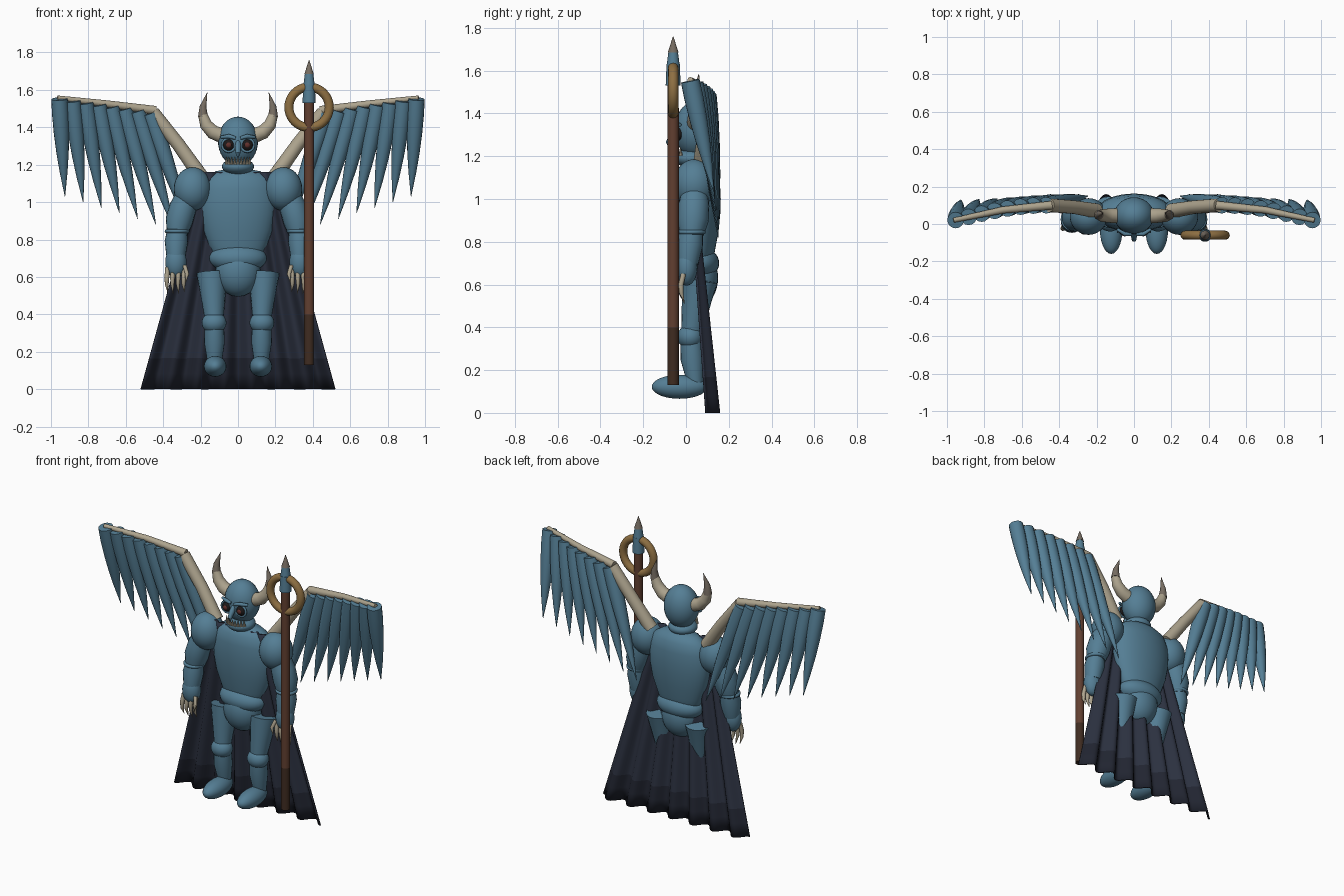
import bpy, bmesh, math
from mathutils import Vector, Matrix

if "Cube" in bpy.data.objects:
    bpy.data.objects.remove(bpy.data.objects["Cube"])


def material(name, *rgb):
    m = bpy.data.materials.new(name)
    m.use_nodes = True
    m.diffuse_color = (*rgb, 1)
    m.node_tree.nodes["Principled BSDF"].inputs["Base Color"].default_value = (*rgb, 1)
    return m


BLUE = material("steel blue", .09, .21, .30)
CLOTH = material("dark cloth", .024, .03, .05)
HEM = material("cloth hem", .015, .018, .03)
BONE = material("bone", .42, .37, .27)
TIP = material("dull tip", .18, .15, .12)
WOOD = material("wood", .12, .05, .03)
DARK_WOOD = material("dark wood", .05, .025, .015)
GOLD = material("old gold", .27, .16, .055)
BLACK = material("eye black", .012, .01, .01)
RED = material("eye red", .12, .03, .025)
made = []


def finish(name, bm, *mats):
    bmesh.ops.recalc_face_normals(bm, faces=bm.faces)
    me = bpy.data.meshes.new(name)
    bm.to_mesh(me)
    bm.free()
    for m in mats:
        me.materials.append(m)
    ob = bpy.data.objects.new(name, me)
    bpy.context.collection.objects.link(ob)
    made.append(ob)
    return ob


def ball(name, centre, radii, mat):
    bm = bmesh.new()
    bmesh.ops.create_uvsphere(bm, u_segments=28, v_segments=18, radius=1)
    bm.transform(Matrix.Translation(centre) @ Matrix.Diagonal((*radii, 1)))
    return finish(name, bm, mat)


def sweep(name, pts, radii, mat, sides=20, flat=1.0):
    """Round tube through pts with a radius at each; flat squashes it along y."""
    pts = [Vector(p) for p in pts]
    bm = bmesh.new()
    rings = []
    for i, (p, r) in enumerate(zip(pts, radii)):
        t = (pts[min(i + 1, len(pts) - 1)] - pts[max(i - 1, 0)]).normalized()
        side = t.cross(Vector((0, 1, 0))).normalized()
        front = side.cross(t)
        rings.append([bm.verts.new(p + r * (side * math.cos(a) + front * flat * math.sin(a)))
                      for a in (math.tau * k / sides for k in range(sides))])
    for a, b in zip(rings, rings[1:]):
        for k in range(sides):
            j = (k + 1) % sides
            bm.faces.new((a[k], a[j], b[j], b[k]))
    bm.faces.new(rings[0])
    bm.faces.new(rings[-1])
    return finish(name, bm, mat)


def ring(name, centre, major, minor, mat, upright=True):
    bm = bmesh.new()
    grid = [[bm.verts.new(((major + minor * math.cos(b)) * math.cos(a),
                           (major + minor * math.cos(b)) * math.sin(a), minor * math.sin(b)))
             for b in (math.tau * j / 12 for j in range(12))]
            for a in (math.tau * i / 40 for i in range(40))]
    for i in range(40):
        for j in range(12):
            n, m = (i + 1) % 40, (j + 1) % 12
            bm.faces.new((grid[i][j], grid[n][j], grid[n][m], grid[i][m]))
    turn = Matrix.Rotation(math.pi / 2 if upright else 0, 4, 'X')
    bm.transform(Matrix.Translation(centre) @ turn)
    return finish(name, bm, mat)


# Torso, waist and pelvis
profile = [(.09, .66), (.13, .70), (.155, .77), (.185, .85), (.202, .94), (.205, 1.0),
           (.198, 1.07), (.175, 1.13), (.12, 1.165), (.04, 1.18)]
sweep("torso", [(0, .06, z) for r, z in profile], [r for r, z in profile], BLUE, 36, .5)
ball("waist", (0, .055, .70), (.155, .1, .08), BLUE)
ball("pelvis", (0, .05, .63), (.12, .1, .135), BLUE)

# Head and face
ball("head", (0, .045, 1.325), (.107, .098, .132), BLUE)
ball("jaw", (0, .03, 1.19), (.086, .085, .045), BLUE)
sweep("nose", [(0, -.035, 1.335), (0, -.062, 1.295), (0, -.082, 1.262), (0, -.076, 1.235)],
      [.01, .017, .013, .001], BLUE, 12)
for i in range(9):
    a = (i - 4) * .22
    x, y = .08 * math.sin(a), .03 - .084 * math.cos(a)
    sweep("tooth", [(x, y, 1.202), (x, y - .004, 1.242)], [.009, .001], BONE, 8)

# Two halves of the figure: s is +1 on its left and -1 on its right
for s in (-1, 1):
    tag = "left " if s > 0 else "right "
    ball(tag + "eye", (s * .05, -.036, 1.305), (.032, .026, .032), BLACK)
    ball(tag + "pupil", (s * .05, -.056, 1.305), (.015, .01, .015), RED)
    ring(tag + "eye rim", (s * .05, -.042, 1.305), .035, .007, BLUE)
    sweep(tag + "brow", [(s * .013, -.055, 1.342), (s * .05, -.053, 1.352), (s * .09, -.028, 1.347)],
          [.009, .012, .008], BLUE, 10)

    # Horn with a darker point
    sweep(tag + "horn", [(s * .085, .045, 1.355), (s * .135, .045, 1.375), (s * .172, .045, 1.415),
                         (s * .188, .048, 1.465)], [.04, .038, .033, .025], BONE)
    sweep(tag + "horn tip", [(s * .187, .048, 1.455), (s * .187, .052, 1.51), (s * .165, .06, 1.585)],
          [.027, .018, .001], TIP)

    # Arm
    ball(tag + "shoulder", (s * .243, .04, 1.07), (.1, .098, .116), BLUE)
    sweep(tag + "upper arm", [(s * .27, .04, 1.04), (s * .295, .037, .97), (s * .315, .033, .9),
                              (s * .325, .028, .835)], [.06, .072, .073, .056], BLUE)
    ring(tag + "elbow cuff", (s * .326, .026, .845), .056, .01, BLUE, False)
    sweep(tag + "forearm", [(s * .325, .027, .86), (s * .33, .018, .79), (s * .332, .008, .7)],
          [.052, .062, .05], BLUE)
    ball(tag + "gauntlet", (s * .332, .003, .68), (.057, .05, .085), BLUE)
    for i in range(4):
        x = .287 + .03 * i
        drop = .01 * abs(i - 1.5)
        sweep(tag + "claw", [(s * x, -.012, .65), (s * (x + .003), -.024, .6),
                             (s * (x + .004), -.022, .56), (s * x, -.008, .505 + drop)],
              [.012, .013, .01, .001], BONE, 10)
    sweep(tag + "thumb claw", [(s * .285, -.025, .66), (s * .272, -.045, .615), (s * .28, -.045, .57)],
          [.011, .011, .001], BONE, 10)

    # Leg
    sweep(tag + "thigh", [(s * .138, .065, .62), (s * .135, .05, .53), (s * .128, .03, .39)],
          [.083, .07, .052], BLUE)
    ball(tag + "knee", (s * .128, .02, .355), (.066, .06, .058), BLUE)
    sweep(tag + "shin", [(s * .127, .025, .34), (s * .126, .03, .25), (s * .125, .045, .13)],
          [.052, .055, .036], BLUE)
    ball(tag + "foot", (s * .122, -.03, .122), (.06, .13, .056), BLUE)

    # Wing bones and the fan of feathers
    sweep(tag + "wing arm", [(s * .2, .07, 1.14), (s * .32, .09, 1.31), (s * .455, .1, 1.48)],
          [.04, .036, .036], BONE)
    sweep(tag + "wing finger", [(s * .44, .1, 1.49), (s * .7, .075, 1.525), (s * .965, .02, 1.557)],
          [.024, .019, .013], BONE, 14)
    for i in range(8):
        f = i / 7
        top = Vector((s * (.954 - .484 * f), .02 + .08 * math.sin(f * math.pi / 2), 1.552 - .077 * f))
        tip = Vector((s * (.925 - .68 * f), .13 + .02 * f, 1.03 - .21 * f))
        sweep(tag + "feather", [top.lerp(tip, t) for t in (0, .15, .35, .55, .75, 1)],
              [.044, .045, .041, .033, .021, .001], BLUE, 16)

# Cape: a flaring sheet whose folds deepen toward the hem
bm = bmesh.new()
COLS, ROWS = 84, 14
rows = []
for j in range(ROWS + 1):
    v = j / ROWS
    half = .52 - .32 * v
    rows.append([bm.verts.new((half * u, .125 - .105 * v + (.031 - .022 * v) * math.cos(u * 7 * math.pi),
                               1.16 * v)) for u in (2 * i / COLS - 1 for i in range(COLS + 1))])
for a, b in zip(rows, rows[1:]):
    for i in range(COLS):
        bm.faces.new((a[i], a[i + 1], b[i + 1], b[i]))
for f in bm.faces:
    f.material_index = int(f.calc_center_median().z < .16)
cape = finish("cape", bm, CLOTH, HEM)
thick = cape.modifiers.new("thickness", 'SOLIDIFY')
thick.thickness, thick.offset = .008, 0

# Staff with collar, blade and gold ring
SX, SY = .38, -.06
for name, low, high, r0, r1, mat in (("staff foot", .13, .4, .027, .027, DARK_WOOD),
                                     ("staff", .4, 1.55, .027, .026, WOOD),
                                     ("staff collar", 1.53, 1.63, .035, .031, BLUE),
                                     ("staff blade", 1.62, 1.69, .031, .022, BLUE),
                                     ("staff point", 1.685, 1.76, .025, .001, TIP)):
    sweep(name, [(SX, SY, low), (SX, SY, high)], [r0, r1], mat)
ring("staff ring", (SX, SY, 1.507), .108, .024, GOLD)

# Smooth shading with crisp rims
bpy.ops.object.select_all(action='DESELECT')
for ob in made:
    ob.select_set(True)
bpy.context.view_layer.objects.active = made[0]
bpy.ops.object.shade_smooth_by_angle(angle=math.radians(40))
